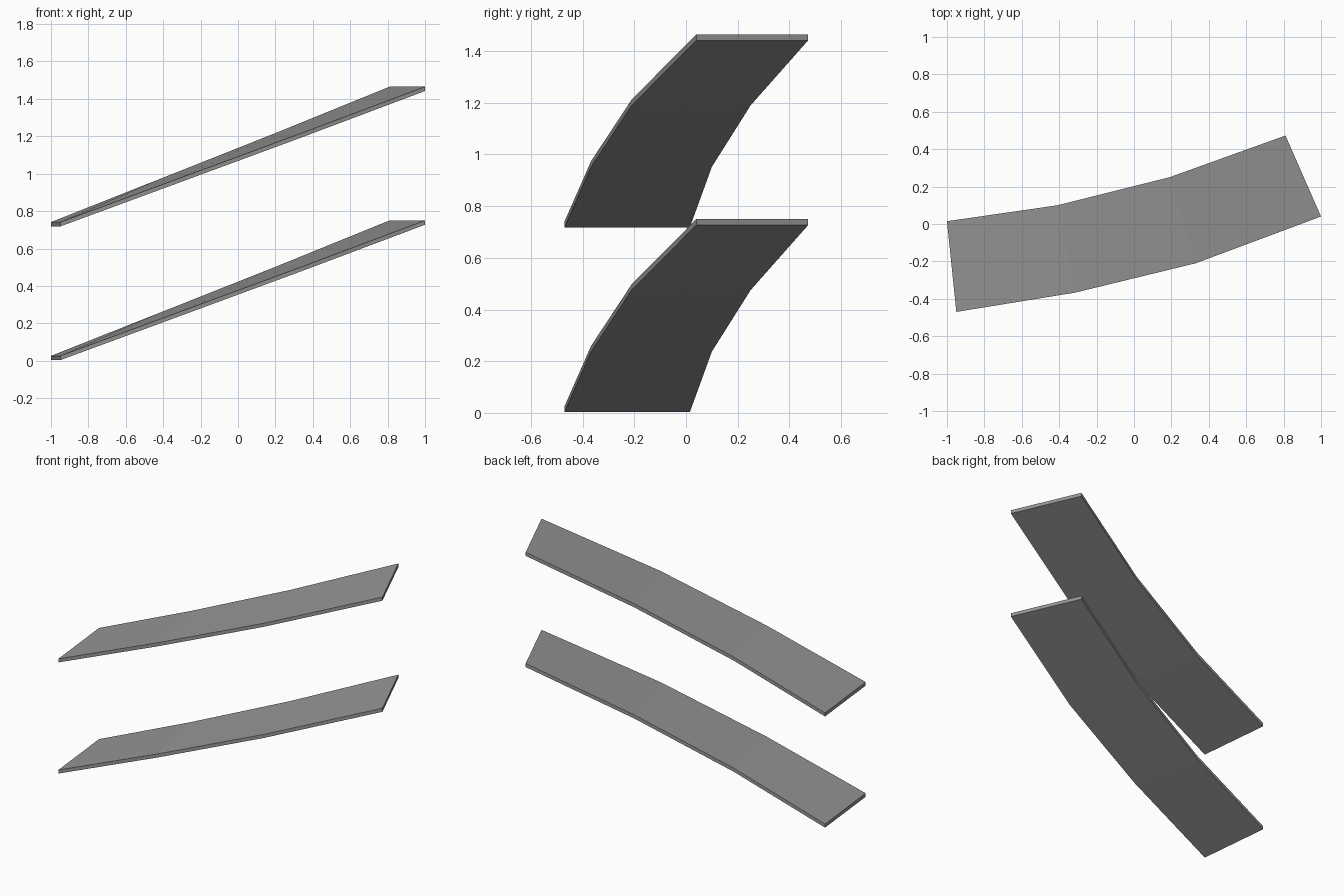
import bpy, bmesh

if "Cube" in bpy.data.objects:
    bpy.data.objects.remove(bpy.data.objects["Cube"])

# One flat grey for both ramps
grey = bpy.data.materials.new("grey")
grey.diffuse_color = (0.3, 0.3, 0.3, 1)
grey.use_nodes = True
grey.node_tree.nodes["Principled BSDF"].inputs["Base Color"].default_value = grey.diffuse_color

THICK = 0.023
RISE = 0.715  # vertical spacing between the ramps

# Stations along the curve: back edge (x, y), front edge (x, y), underside z
STATIONS = [
    ((-1.00, 0.015), (-0.95, -0.47), 0.003),
    ((-0.41, 0.10), (-0.315, -0.367), 0.237),
    ((0.19, 0.25), (0.33, -0.21), 0.475),
    ((0.81, 0.473), (1.00, 0.04), 0.727),
]


def curved_ramp(name, base):
    bm = bmesh.new()
    rings = []
    for back, front, z in STATIONS:
        z += base
        rings.append([bm.verts.new(p) for p in (
            (*back, z), (*front, z), (*front, z + THICK), (*back, z + THICK))])
    # Skin between stations, then cap both ends
    for a, b in zip(rings, rings[1:]):
        for i in range(4):
            j = (i + 1) % 4
            bm.faces.new((a[i], a[j], b[j], b[i]))
    bm.faces.new(rings[0])
    bm.faces.new(rings[-1])
    bmesh.ops.recalc_face_normals(bm, faces=bm.faces)
    mesh = bpy.data.meshes.new(name)
    bm.to_mesh(mesh)
    bm.free()
    mesh.materials.append(grey)
    bpy.context.collection.objects.link(bpy.data.objects.new(name, mesh))


curved_ramp("lower_ramp", 0.0)
curved_ramp("upper_ramp", RISE)
